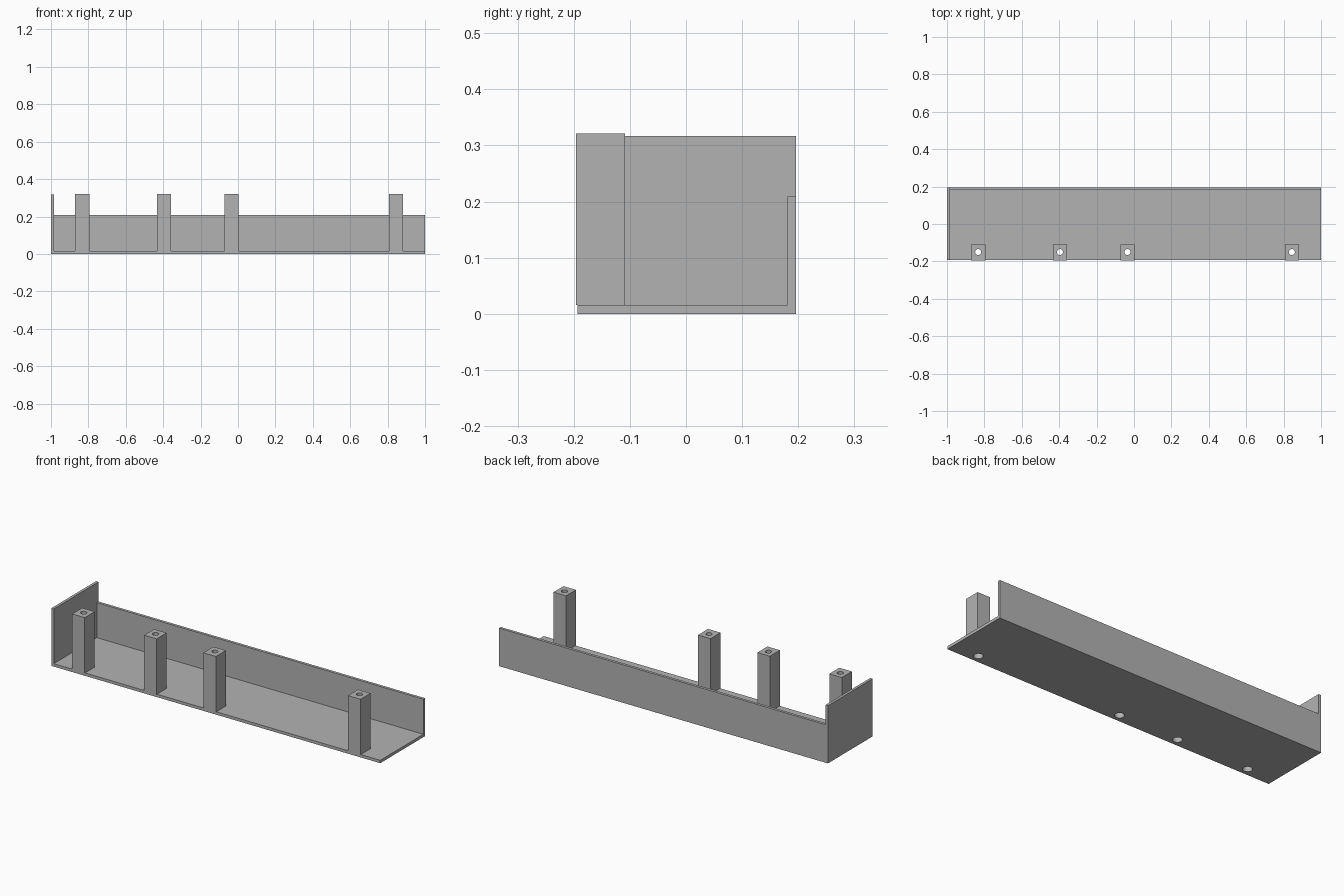
import bpy
import bmesh
from mathutils import Matrix, Vector

if "Cube" in bpy.data.objects:
    bpy.data.objects.remove(bpy.data.objects["Cube"])

grey = bpy.data.materials.new("plain grey")
grey.diffuse_color = (0.45, 0.45, 0.45, 1)
grey.use_nodes = True
grey.node_tree.nodes["Principled BSDF"].inputs["Base Color"].default_value = grey.diffuse_color


def make_object(name, bm):
    mesh = bpy.data.meshes.new(name)
    bm.to_mesh(mesh)
    bm.free()
    mesh.materials.append(grey)
    obj = bpy.data.objects.new(name, mesh)
    bpy.context.collection.objects.link(obj)
    return obj


def box(name, lo, hi):
    lo, hi = Vector(lo), Vector(hi)
    bm = bmesh.new()
    bmesh.ops.create_cube(bm, size=1, matrix=Matrix.Translation((lo + hi) / 2)
                          @ Matrix.Diagonal((*(hi - lo), 1)))
    return make_object(name, bm)


def cylinder(name, x, y, z0, z1, radius):
    bm = bmesh.new()
    bmesh.ops.create_cone(bm, cap_ends=True, segments=32, radius1=radius,
                          radius2=radius, depth=z1 - z0,
                          matrix=Matrix.Translation((x, y, (z0 + z1) / 2)))
    return make_object(name, bm)


def cut(target, cutter):
    mod = target.modifiers.new("cut", 'BOOLEAN')
    mod.operation = 'DIFFERENCE'
    mod.solver = 'EXACT'
    mod.object = cutter
    bpy.context.view_layer.objects.active = target
    bpy.ops.object.modifier_apply(modifier=mod.name)
    bpy.data.objects.remove(cutter)


def smooth_holes(obj):
    bpy.ops.object.select_all(action='DESELECT')
    obj.select_set(True)
    bpy.context.view_layer.objects.active = obj
    bpy.ops.object.shade_smooth_by_angle()


FLOOR = 0.016
POST_X = (-0.833, -0.396, -0.035, 0.844)
HOLE_Y = -0.15

# Tray: floor, low back wall and tall left end wall in one piece
tray = box("tray", (-1, -0.193, 0), (1, 0.196, 0.317))
cut(tray, box("inside_cutter", (-0.985, -0.4, FLOOR), (1.2, 0.181, 0.5)))
cut(tray, box("back_wall_cutter", (-0.985, -0.4, 0.209), (1.2, 0.4, 0.5)))

# Posts with a through hole and a wider screw head recess from below
for i, x in enumerate(POST_X, 1):
    post = box(f"post_{i}", (x - 0.038, -0.196, FLOOR), (x + 0.038, -0.109, 0.321))
    cut(post, cylinder("screw_cutter", x, HOLE_Y, -0.1, 0.4, 0.016))
    cut(post, cylinder("recess_cutter", x, HOLE_Y, -0.1, 0.05, 0.024))
    cut(tray, cylinder("floor_cutter", x, HOLE_Y, -0.1, 0.1, 0.024))
    smooth_holes(post)
smooth_holes(tray)
